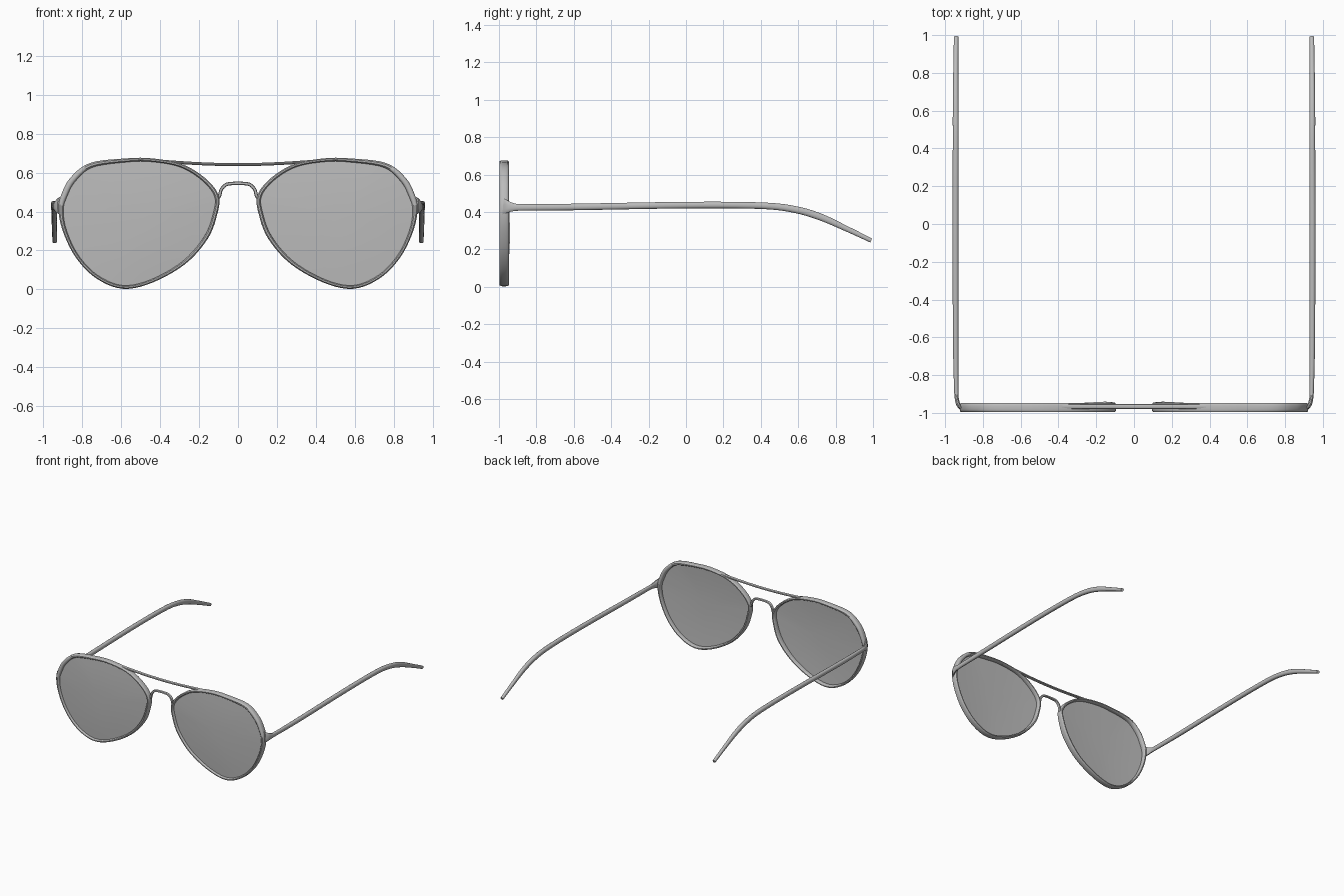
import bpy, bmesh, math
from mathutils import Vector

if "Cube" in bpy.data.objects:
    bpy.data.objects.remove(bpy.data.objects["Cube"])


def material(name, value):
    m = bpy.data.materials.new(name)
    m.use_nodes = True
    colour = (value, value, value, 1)
    m.diffuse_color = colour
    m.node_tree.nodes["Principled BSDF"].inputs["Base Color"].default_value = colour
    return m


GREY = material("plain grey", 0.5)


def finish(name, bm, angle=40):
    bmesh.ops.recalc_face_normals(bm, faces=bm.faces)
    mesh = bpy.data.meshes.new(name)
    bm.to_mesh(mesh)
    bm.free()
    ob = bpy.data.objects.new(name, mesh)
    bpy.context.collection.objects.link(ob)
    mesh.materials.append(GREY)
    bpy.ops.object.select_all(action="DESELECT")
    ob.select_set(True)
    bpy.context.view_layer.objects.active = ob
    bpy.ops.object.shade_smooth_by_angle(angle=math.radians(angle))


def spline(points, steps, closed=False):
    """Catmull-Rom curve through tuples of any length."""
    pts = [Vector(p) for p in points]
    n = len(pts)
    at = (lambda i: pts[i % n]) if closed else (lambda i: pts[min(max(i, 0), n - 1)])
    out = []
    for i in range(n if closed else n - 1):
        a, b, c, d = (at(i + k) for k in (-1, 0, 1, 2))
        for s in range(steps):
            t = s / steps
            out.append(0.5 * (2 * b + (c - a) * t + (2 * a - 5 * b + 4 * c - d) * t * t
                              + (3 * b - a - 3 * c + d) * t ** 3))
    return out if closed else out + [pts[-1]]


def sweep(name, path, sizes, axis, closed=False, sides=12, power=0.7):
    """Sweep a rounded section; sizes are half extents across and along axis."""
    bm = bmesh.new()
    axis, n, rings = Vector(axis), len(path), []
    for i, p in enumerate(path):
        after = path[(i + 1) % n] if closed else path[min(i + 1, n - 1)]
        before = path[i - 1] if closed else path[max(i - 1, 0)]
        across = (after - before).cross(axis).normalized()
        ring = []
        for k in range(sides):
            a = math.tau * (k + 0.5) / sides
            u, v = (math.copysign(abs(f) ** power, f) for f in (math.cos(a), math.sin(a)))
            ring.append(bm.verts.new(p + across * u * sizes[i][0] + axis * v * sizes[i][1]))
        rings.append(ring)
    for i in range(n if closed else n - 1):
        a, b = rings[i], rings[(i + 1) % n]
        for k in range(sides):
            j = (k + 1) % sides
            bm.faces.new((a[k], a[j], b[j], b[k]))
    if not closed:
        bm.faces.new(rings[0])
        bm.faces.new(rings[-1])
    finish(name, bm)


# Rim centre line: x, z, half width
OUTLINE = [(.58, .663, .01), (.755, .638, .013), (.848, .565, .016), (.892, .485, .016),
           (.91, .41, .013), (.89, .3, .01), (.827, .17, .009), (.725, .065, .009),
           (.592, .012, .009), (.443, .043, .009), (.277, .138, .01), (.165, .265, .011),
           (.118, .385, .011), (.11, .48, .011), (.178, .567, .01), (.295, .637, .009),
           (.45, .665, .009)]

# Temple: x, y, z, half height, half width
TEMPLE = [(.917, -.978, .43, .045, .01), (.93, -.955, .428, .034, .012),
          (.938, -.925, .426, .023, .011), (.941, -.87, .425, .018, .012),
          (.944, -.6, .427, .018, .015), (.945, 0, .437, .018, .016),
          (.944, .4, .434, .018, .016), (.944, .58, .414, .019, .016),
          (.944, .72, .373, .019, .015), (.943, .86, .31, .015, .013),
          (.942, .99, .248, .012, .012)]

for side, label in ((1, "left"), (-1, "right")):
    curve = spline(OUTLINE, 5, closed=True)
    path = [Vector((side * x, -.972, z)) for x, z, w in curve]
    # The rim deepens toward the back beside the nose
    nose = [max(0, 1 - math.hypot(x - .18, z - .3) / .2) for x, z, w in curve]
    for p, f in zip(path, nose):
        p.y += .004 * f
    sizes = [(w, .025 + .004 * f) for (x, z, w), f in zip(curve, nose)]
    sweep(label + "_rim", path, sizes, (0, 1, 0), closed=True)

    # Gently domed lens set inside the rim
    bm = bmesh.new()
    centre = Vector((side * .52, 0, .36))
    rings = []
    for s in (1, .8, .6, .4, .2):
        rings.append([bm.verts.new((centre.x + (p.x - centre.x) * s,
                                    -.978 - .012 * (1 - s * s),
                                    centre.z + (p.z - centre.z) * s)) for p in path])
    n = len(path)
    for a, b in zip(rings, rings[1:]):
        for k in range(n):
            j = (k + 1) % n
            bm.faces.new((a[k], a[j], b[j], b[k]))
    bm.faces.new(rings[-1])
    finish(label + "_lens", bm)

    # Temple arm with flared hinge and bent tip
    arm = spline(TEMPLE, 5)
    sweep(label + "_temple", [Vector((side * p[0], p[1], p[2])) for p in arm],
          [(p[3], p[4]) for p in arm], (1, 0, 0), power=0.85)

# Brow bar and nose bridge, mirrored about the middle
BROW = [(.46, .664), (.3, .652), (.15, .644), (0, .641)]
ARCH = [(.112, .462), (.096, .478), (.086, .513), (.062, .538), (.03, .544), (0, .545)]
for name, half, radius, depth in (("brow_bar", BROW, .008, .013),
                                  ("nose_bridge", ARCH, .009, .011)):
    pts = [(-x, -.966, z) for x, z in half] + [(x, -.966, z) for x, z in half[-2::-1]]
    path = spline(pts, 5)
    sweep(name, path, [(radius, depth)] * len(path), (0, 1, 0), sides=10, power=0.9)
